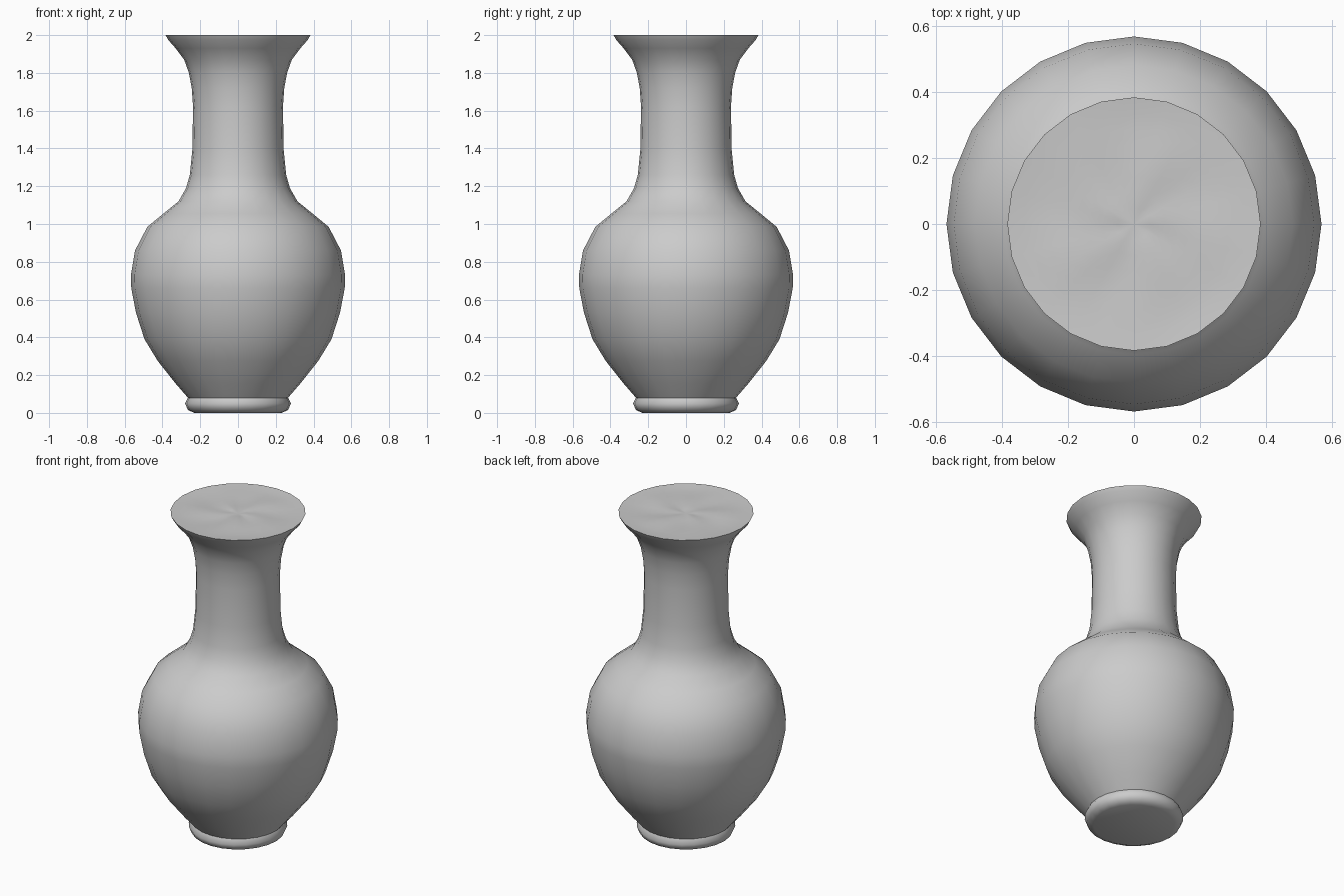
import bpy, bmesh, math

cube = bpy.data.objects.get("Cube")
if cube:
    bpy.data.objects.remove(cube)

SIDES = 24

glaze = bpy.data.materials.new("grey_glaze")
glaze.use_nodes = True
colour = (0.6, 0.6, 0.6, 1)
glaze.diffuse_color = colour
glaze.node_tree.nodes["Principled BSDF"].inputs["Base Color"].default_value = colour


def ring(bm, radius, height):
    """Circle of vertices; height is a function of radius and angle."""
    angles = [math.tau * i / SIDES for i in range(SIDES)]
    return [bm.verts.new((radius * math.cos(a), radius * math.sin(a), height(radius, a)))
            for a in angles]


def bridge(bm, low, high):
    for i in range(SIDES):
        j = (i + 1) % SIDES
        bm.faces.new((low[i], low[j], high[j], high[i]))


def finish(bm, name, angle):
    mesh = bpy.data.meshes.new(name)
    bm.to_mesh(mesh)
    bm.free()
    obj = bpy.data.objects.new(name, mesh)
    bpy.context.collection.objects.link(obj)
    mesh.materials.append(glaze)
    bpy.ops.object.select_all(action="DESELECT")
    obj.select_set(True)
    bpy.context.view_layer.objects.active = obj
    bpy.ops.object.shade_smooth_by_angle(angle=math.radians(angle))
    return obj


# Turned body: foot, belly, neck and flared lip
profile = [(0.23, 0), (0.265, 0.015), (0.28, 0.05), (0.265, 0.08),
           (0.33, 0.155), (0.425, 0.275), (0.495, 0.39), (0.54, 0.53),
           (0.565, 0.66), (0.567, 0.73), (0.545, 0.86), (0.48, 0.985),
           (0.395, 1.055), (0.315, 1.12), (0.275, 1.19), (0.255, 1.26),
           (0.242, 1.39), (0.238, 1.62), (0.245, 1.72), (0.26, 1.8),
           (0.285, 1.87), (0.33, 1.93), (0.37, 1.975), (0.383, 2)]
bm = bmesh.new()
rings = [ring(bm, r, lambda _, a, z=z: z) for r, z in profile]
for low, high in zip(rings, rings[1:]):
    bridge(bm, low, high)
bm.faces.new(rings[0][::-1])
finish(bm, "vase_body", 65)


# Gently rippled filling, level with the lip
def ripple(r, a):
    fade = math.sin(math.pi * min(r / 0.383, 1))
    swirl = math.sin(5 * a + 9 * r) + 0.6 * math.sin(3 * a - 14 * r)
    return 1.994 + 0.006 * (r / 0.383) ** 8 + 0.0035 * fade * swirl


bm = bmesh.new()
fill = [ring(bm, 0.383 * k / 8, ripple) for k in range(8, 0, -1)]
for outer, inner in zip(fill, fill[1:]):
    bridge(bm, outer, inner)
centre = bm.verts.new((0, 0, 1.99))
for i in range(SIDES):
    bm.faces.new((fill[-1][i], fill[-1][(i + 1) % SIDES], centre))
finish(bm, "rippled_filling", 60)
